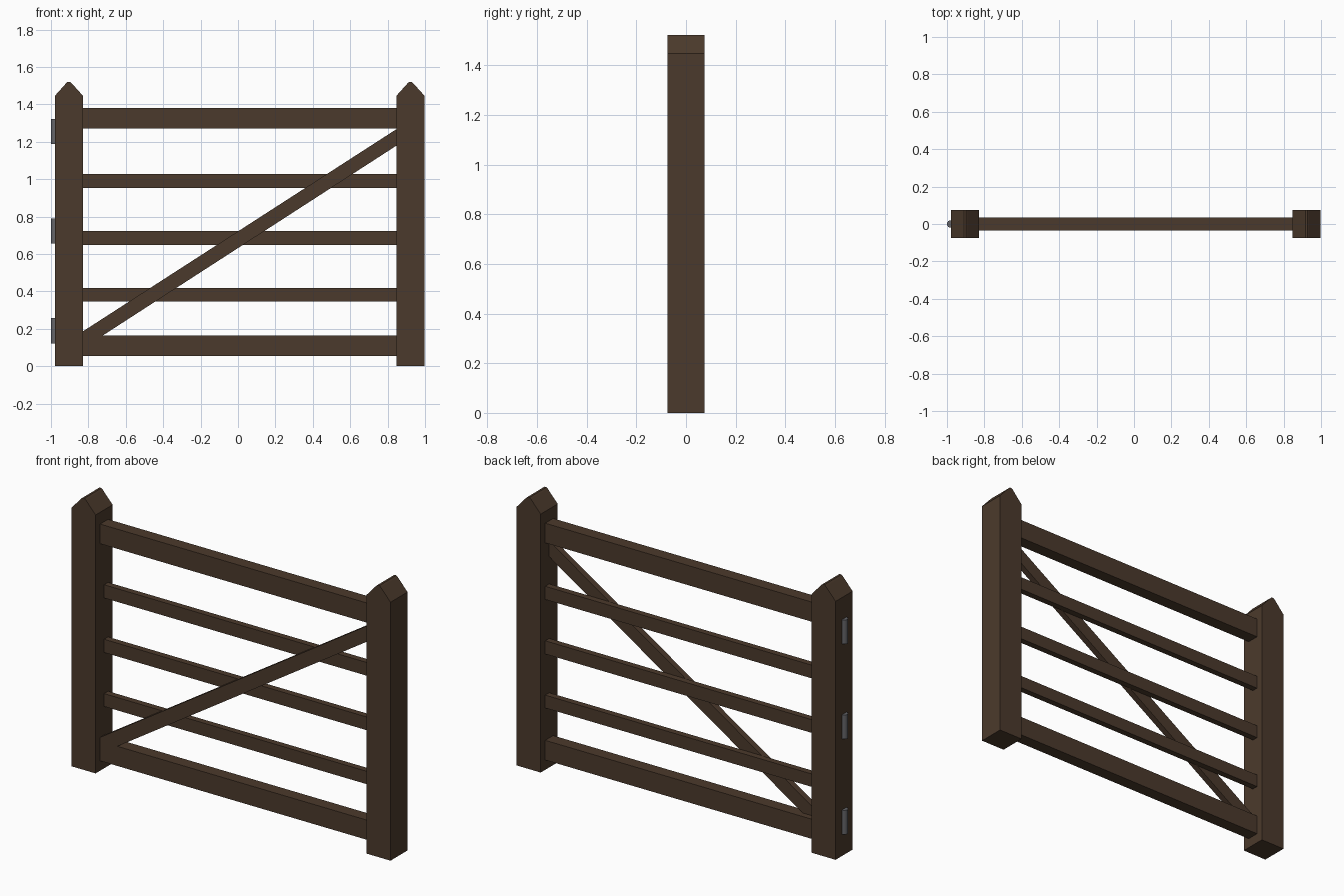
import bpy, bmesh

if "Cube" in bpy.data.objects:
    bpy.data.objects.remove(bpy.data.objects["Cube"])


def material(name, rgb):
    m = bpy.data.materials.new(name)
    m.diffuse_color = (*rgb, 1)
    m.use_nodes = True
    m.node_tree.nodes["Principled BSDF"].inputs["Base Color"].default_value = m.diffuse_color
    return m


wood = material("dark brown wood", (0.071, 0.042, 0.025))
metal = material("grey metal", (0.13, 0.13, 0.14))


def finish(bm, name, mat):
    bmesh.ops.recalc_face_normals(bm, faces=bm.faces)
    me = bpy.data.meshes.new(name)
    bm.to_mesh(me)
    bm.free()
    me.materials.append(mat)
    ob = bpy.data.objects.new(name, me)
    bpy.context.collection.objects.link(ob)
    return ob


def prism(name, pts, y0, y1, mat=wood):
    """Extrude an x/z outline from y0 to y1."""
    bm = bmesh.new()
    face = bm.faces.new([bm.verts.new((x, y0, z)) for x, z in pts])
    ext = bmesh.ops.extrude_face_region(bm, geom=[face])
    verts = [v for v in ext["geom"] if isinstance(v, bmesh.types.BMVert)]
    bmesh.ops.translate(bm, verts=verts, vec=(0, y1 - y0, 0))
    return finish(bm, name, mat)


# Posts with a slightly rounded gable top
half = [(0.075, 0), (0.075, 1.446), (0.014, 1.514), (0.006, 1.521)]
for name, cx in (("hinge_post", -0.904), ("latch_post", 0.922)):
    outline = [(cx + x, z) for x, z in half] + [(cx - x, z) for x, z in reversed(half)]
    prism(name, outline, -0.075, 0.075)

# Rails: thick top and bottom, thin middle ones set to the back
L, R = -0.84, 0.855
rails = [("bottom_rail", 0.055, 0.165, -0.035), ("low_rail", 0.346, 0.418, 0),
         ("middle_rail", 0.648, 0.722, 0), ("high_rail", 0.953, 1.027, 0),
         ("top_rail", 1.27, 1.38, -0.035)]
for name, z0, z1, y0 in rails:
    prism(name, [(L, z0), (R, z0), (R, z1), (L, z1)], y0, 0.035)

# Diagonal brace across the front half
prism("diagonal_brace", [(-0.83, 0.165), (-0.722, 0.165), (0.848, 1.18),
                         (0.848, 1.268), (-0.83, 0.186)], -0.035, 0)

# Hinge barrels half sunk in the left post
for i, z in enumerate((0.19, 0.723, 1.255)):
    bpy.ops.mesh.primitive_cylinder_add(vertices=16, radius=0.02, depth=0.135,
                                        location=(-0.98, 0, z))
    ob = bpy.context.object
    ob.name = f"hinge_barrel_{i + 1}"
    ob.data.materials.append(metal)
    bpy.ops.object.shade_smooth_by_angle()
